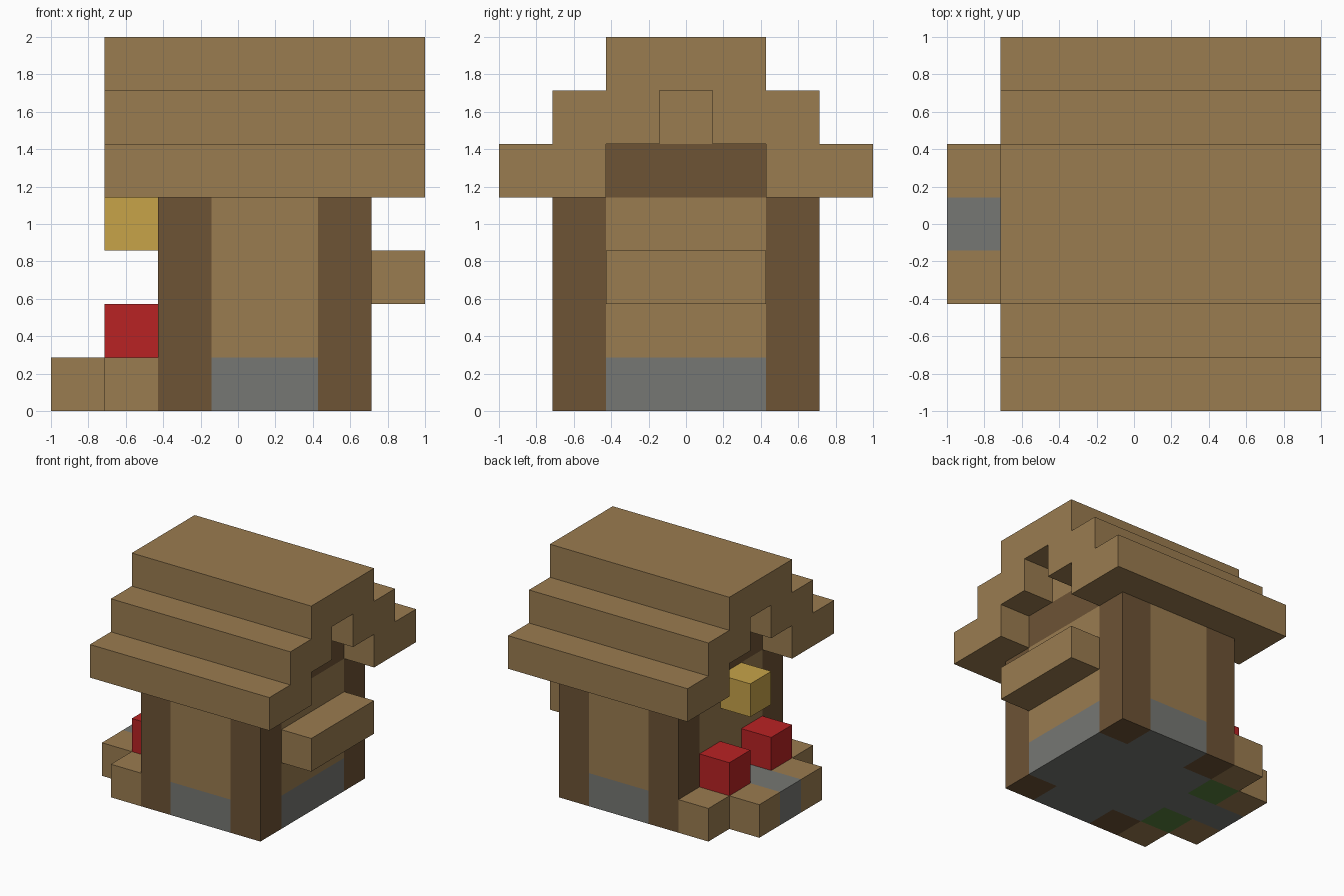
import bpy
import bmesh
from mathutils import Vector

cube = bpy.data.objects.get("Cube")
if cube:
    bpy.data.objects.remove(cube, do_unlink=True)

U = 2 / 7      # edge length of one block
HALF = 3.5     # half the grid width, in blocks


def material(name, rgb):
    lin = [((c / 255 + 0.055) / 1.055) ** 2.4 for c in rgb]
    mat = bpy.data.materials.new(name)
    mat.use_nodes = True
    mat.diffuse_color = (*lin, 1)
    bsdf = mat.node_tree.nodes["Principled BSDF"]
    bsdf.inputs["Base Color"].default_value = (*lin, 1)
    bsdf.inputs["Roughness"].default_value = 0.9
    return mat


PLANK = material("plank brown", (154, 124, 80))
LOG = material("dark log brown", (109, 83, 53))
STONE = material("stone grey", (118, 119, 115))
RED = material("flower red", (185, 34, 36))
YELLOW = material("lantern yellow", (199, 163, 73))
GRASS = material("grass green", (88, 128, 60))


def finish(name, bm, mat):
    bmesh.ops.recalc_face_normals(bm, faces=bm.faces)
    mesh = bpy.data.meshes.new(name)
    bm.to_mesh(mesh)
    bm.free()
    mesh.materials.append(mat)
    obj = bpy.data.objects.new(name, mesh)
    bpy.context.collection.objects.link(obj)
    return obj


def block(name, mat, cell, size=(1, 1, 1)):
    """Box given by its lowest grid cell and its size in blocks."""
    bm = bmesh.new()
    bmesh.ops.create_cube(bm, size=1)
    centre = Vector(cell) + Vector(size) / 2 - Vector((HALF, HALF, 0))
    for v in bm.verts:
        v.co = Vector(a * b for a, b in zip(v.co, size)) + centre
        v.co *= U
    return finish(name, bm, mat)


# Corner posts
for x, side in ((2, "right"), (5, "left")):
    for y, end in ((1, "front"), (5, "back")):
        block(f"{end}_{side}_post", LOG, (x, y, 0), (1, 1, 4))

# Stone foundation between the posts
block("foundation_middle", STONE, (3, 1, 0), (2, 5, 1))
for x, side in ((2, "right"), (5, "left")):
    block(f"foundation_{side}", STONE, (x, 2, 0), (1, 3, 1))

# Plank walls, flush with the posts
for y, end in ((1, "front"), (5, "back")):
    block(f"{end}_wall", PLANK, (3, y, 1), (2, 1, 3))
for x, side in ((2, "right"), (5, "left")):
    block(f"{side}_wall", PLANK, (x, 2, 1), (1, 3, 3))

# Gable ends under the roof
for x, side in ((2, "right"), (5, "left")):
    block(f"{side}_gable_beam", LOG, (x, 2, 4), (1, 3, 1))
    block(f"{side}_gable_block", PLANK, (x, 3, 5))

# Stepped roof: half profile in (y, z), mirrored and extruded along x
half = [(0.5, 6), (0.5, 5), (1.5, 5), (1.5, 4), (3.5, 4),
        (3.5, 5), (2.5, 5), (2.5, 6), (1.5, 6), (1.5, 7)]
# The two inner corners at (0.5, 5) and (1.5, 5) form the open gable steps
outline = half + [(-y, z) for y, z in reversed(half)]
bm = bmesh.new()
face = bm.faces.new([bm.verts.new((-2.5 * U, y * U, z * U)) for y, z in outline])
ext = bmesh.ops.extrude_face_region(bm, geom=[face], use_keep_orig=True)
moved = [g for g in ext["geom"] if isinstance(g, bmesh.types.BMVert)]
bmesh.ops.translate(bm, verts=moved, vec=(6 * U, 0, 0))
finish("stepped_roof", bm, PLANK)

# Shelf on the left wall
block("left_shelf", PLANK, (6, 2, 2), (1, 3, 1))

# Entrance on the right: path, kerbs, flower beds and lantern
block("entrance_path", STONE, (0, 3, 0), (2, 1, 1))
for outer, bed, end in ((1, 2, "front"), (5, 4, "back")):
    block(f"{end}_side_kerb", PLANK, (1, outer, 0))
    block(f"{end}_outer_kerb", PLANK, (0, bed, 0))
    block(f"{end}_flower_bed", GRASS, (1, bed, 0))
    block(f"{end}_flowers", RED, (1, bed, 1))
block("lantern", YELLOW, (1, 3, 3))
